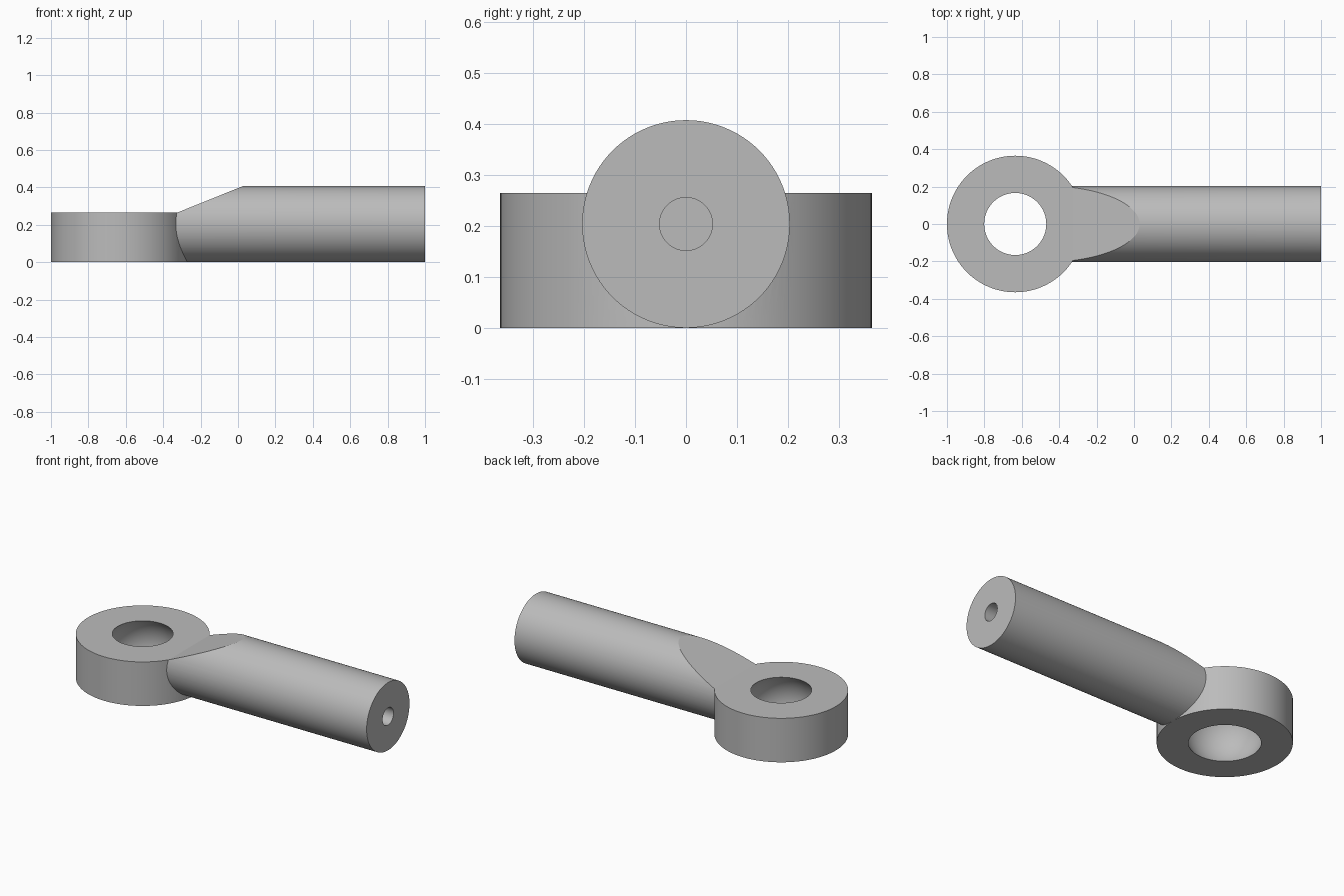
import bpy, bmesh, math
from mathutils import Vector, Matrix

cube = bpy.data.objects.get("Cube")
if cube:
    bpy.data.objects.remove(cube, do_unlink=True)

SEGMENTS = 128
EYE_X, EYE_R, EYE_H = -0.635, 0.365, 0.265
ROD_R = 0.204
SEAT_R, SEAT_Z = 0.225, 0.113

steel = bpy.data.materials.new("grey_steel")
steel.use_nodes = True
steel.diffuse_color = (0.5, 0.5, 0.5, 1)
steel.node_tree.nodes["Principled BSDF"].inputs["Base Color"].default_value = (0.5, 0.5, 0.5, 1)


def lathe(profile, closed):
    """Spin (radius, height) points about z into a solid."""
    bm = bmesh.new()
    verts = [bm.verts.new((r, 0, h)) for r, h in profile]
    for a, b in zip(verts, verts[1:]):
        bm.edges.new((a, b))
    if closed:
        bm.edges.new((verts[-1], verts[0]))
    bmesh.ops.spin(bm, geom=bm.verts[:] + bm.edges[:], cent=(0, 0, 0), axis=(0, 0, 1),
                   angle=math.tau, steps=SEGMENTS, use_duplicate=False)
    bmesh.ops.remove_doubles(bm, verts=bm.verts[:], dist=1e-5)
    return bm


def finish(bm, name):
    bmesh.ops.recalc_face_normals(bm, faces=bm.faces[:])
    mesh = bpy.data.meshes.new(name)
    bm.to_mesh(mesh)
    bm.free()
    mesh.materials.append(steel)
    obj = bpy.data.objects.new(name, mesh)
    bpy.context.collection.objects.link(obj)
    return obj


# Eye ring with a spherical bearing seat
heights = [EYE_H * i / 16 for i in range(17)]
seat = [(math.sqrt(SEAT_R**2 - (z - SEAT_Z)**2), z) for z in heights]
bm = lathe(seat + [(EYE_R, EYE_H), (EYE_R, 0)], True)
bmesh.ops.translate(bm, verts=bm.verts[:], vec=(EYE_X, 0, 0))
eye = finish(bm, "rod_end")

# Round shank with a blind bore, laid along x
bm = lathe([(0, -0.36), (ROD_R, -0.36), (ROD_R, 1), (0.052, 1), (0.052, 0.4), (0, 0.4)], False)
bmesh.ops.transform(bm, verts=bm.verts[:],
                    matrix=Matrix.Translation((0, 0, ROD_R)) @ Matrix.Rotation(math.pi / 2, 4, "Y"))
# Sloping flat from the shank down to the eye
low, high = Vector((-0.325, 0, EYE_H)), Vector((0.03, 0, 2 * ROD_R))
slope = high - low
cut = bmesh.ops.bisect_plane(bm, geom=bm.verts[:] + bm.edges[:] + bm.faces[:], plane_co=low,
                             plane_no=(-slope.z, 0, slope.x), clear_outer=True)
rim = [e for e in cut["geom_cut"] if isinstance(e, bmesh.types.BMEdge)]
bmesh.ops.holes_fill(bm, edges=rim, sides=0)
shank = finish(bm, "shank_cutter")
shank.hide_render = True

# Join the shank to the eye as one solid
union = eye.modifiers.new("join_shank", "BOOLEAN")
union.operation = "UNION"
union.solver = "EXACT"
union.object = shank
bpy.context.view_layer.objects.active = eye
bpy.ops.object.select_all(action="DESELECT")
eye.select_set(True)
bpy.ops.object.modifier_apply(modifier=union.name)
bpy.data.objects.remove(shank, do_unlink=True)
bpy.ops.object.shade_smooth_by_angle(angle=math.radians(15))
